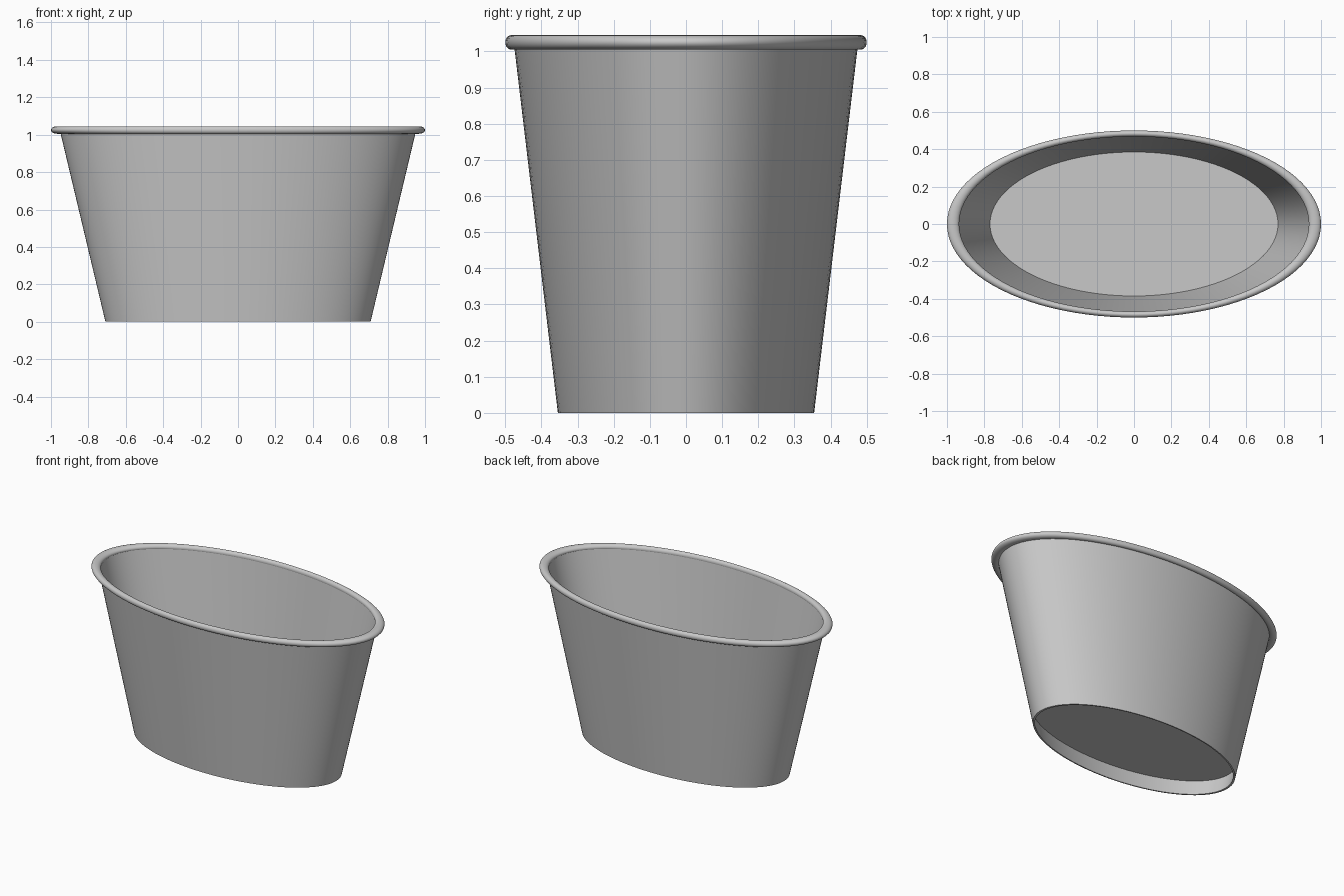
import bpy
import bmesh
import math

if "Cube" in bpy.data.objects:
    bpy.data.objects.remove(bpy.data.objects["Cube"], do_unlink=True)

SEGMENTS = 96
DEPTH_RATIO = 0.5   # oval footprint: depth is half of the width

grey = bpy.data.materials.new("light grey")
grey.use_nodes = True
colour = (0.58, 0.58, 0.58, 1.0)
grey.diffuse_color = colour
grey.node_tree.nodes["Principled BSDF"].inputs["Base Color"].default_value = colour


def oval_lathe(name, profile, closed=True):
    """Sweep an (x radius, z) profile around an oval; radius 0 becomes a pole."""
    bm = bmesh.new()
    rings = []
    for r, z in profile:
        if r == 0:
            rings.append([bm.verts.new((0, 0, z))] * SEGMENTS)
        else:
            angles = [2 * math.pi * i / SEGMENTS for i in range(SEGMENTS)]
            rings.append([bm.verts.new((r * math.cos(a), r * DEPTH_RATIO * math.sin(a), z))
                          for a in angles])
    pairs = list(zip(rings, rings[1:]))
    if closed:
        pairs.append((rings[-1], rings[0]))
    for low, high in pairs:
        for i in range(SEGMENTS):
            j = (i + 1) % SEGMENTS
            corners = list(dict.fromkeys((low[i], low[j], high[j], high[i])))
            bm.faces.new(corners)
    bmesh.ops.recalc_face_normals(bm, faces=bm.faces)
    mesh = bpy.data.meshes.new(name)
    bm.to_mesh(mesh)
    bm.free()
    obj = bpy.data.objects.new(name, mesh)
    bpy.context.collection.objects.link(obj)
    mesh.materials.append(grey)
    bpy.ops.object.select_all(action='DESELECT')
    obj.select_set(True)
    bpy.context.view_layer.objects.active = obj
    bpy.ops.object.shade_smooth_by_angle(angle=math.radians(35))
    return obj


# Tub: flared outer wall, inner wall, raised floor and recessed underside
oval_lathe("tub_body", [
    (0, 0.10), (0.719, 0.10), (0.695, 0.0), (0.709, 0.0),
    (0.953, 1.025), (0.938, 1.025), (0.77, 0.31), (0, 0.31),
], closed=False)

# Rolled rim: rounded bead around the opening
rim_steps = 20
rim = [(0.9675 + 0.0325 * math.cos(2 * math.pi * k / rim_steps),
        1.025 + 0.02 * math.sin(2 * math.pi * k / rim_steps)) for k in range(rim_steps)]
oval_lathe("rolled_rim", rim)
